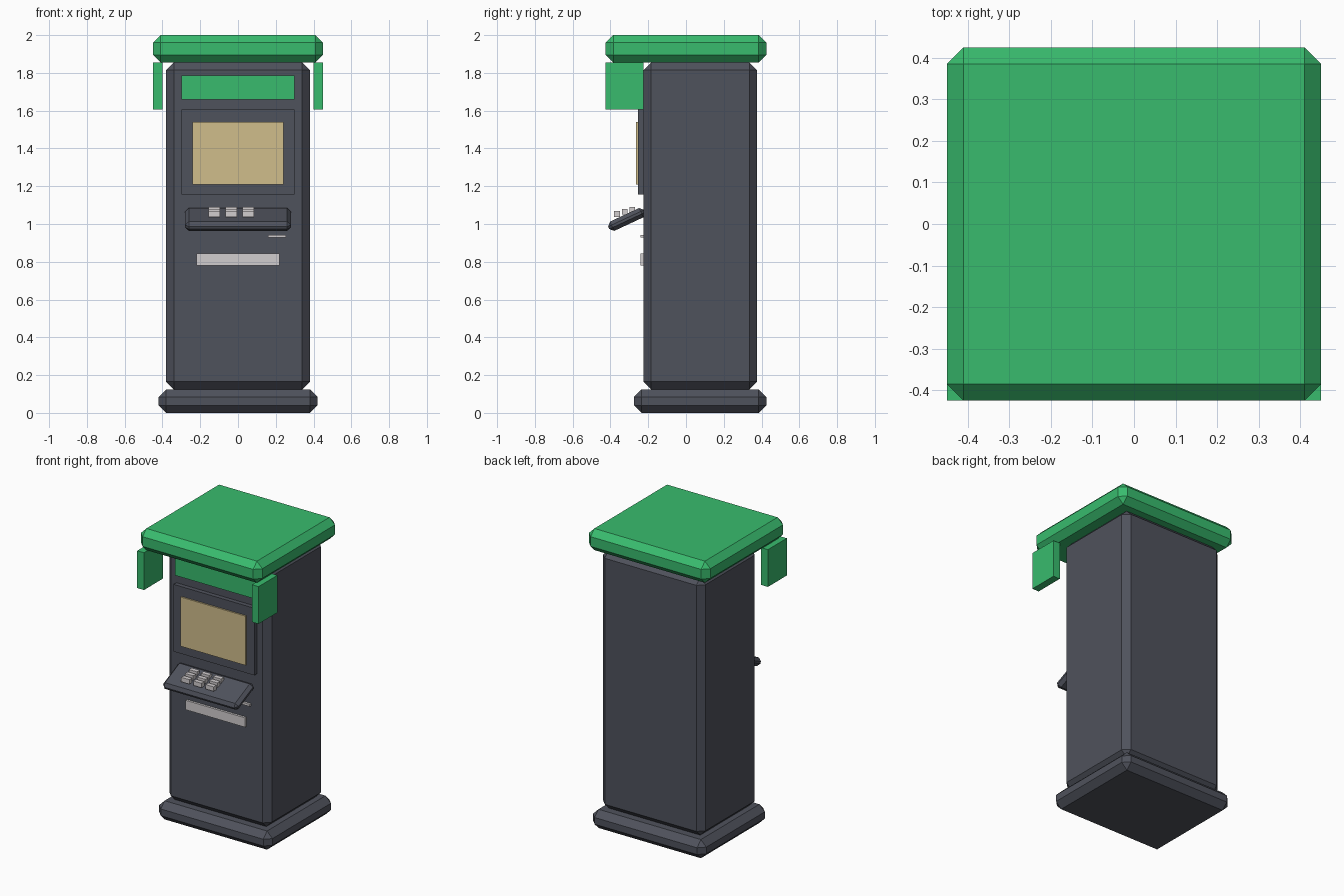
import bpy, bmesh
from math import radians
from mathutils import Matrix, Vector

cube = bpy.data.objects.get("Cube")
if cube:
    bpy.data.objects.remove(cube, do_unlink=True)


def material(name, rgb):
    m = bpy.data.materials.new(name)
    m.use_nodes = True
    m.diffuse_color = (*rgb, 1)
    m.node_tree.nodes["Principled BSDF"].inputs["Base Color"].default_value = (*rgb, 1)
    return m


GREEN = material("canopy green", (0.040, 0.50, 0.155))
DARK = material("dark slate", (0.078, 0.084, 0.107))
TAN = material("screen tan", (0.63, 0.51, 0.26))
LIGHT = material("light grey", (0.64, 0.61, 0.62))


def add_box(bm, lo, hi):
    """Add an axis-aligned box between two corners."""
    lo, hi = Vector(lo), Vector(hi)
    size = hi - lo
    mat = Matrix.Translation((lo + hi) / 2) @ Matrix.Diagonal((*size, 1))
    bmesh.ops.create_cube(bm, size=1, matrix=mat)


def finish(name, bm, mat):
    mesh = bpy.data.meshes.new(name)
    bm.to_mesh(mesh)
    bm.free()
    mesh.materials.append(mat)
    obj = bpy.data.objects.new(name, mesh)
    bpy.context.collection.objects.link(obj)
    return obj


def box(name, lo, hi, mat, chamfer=0.0):
    bm = bmesh.new()
    add_box(bm, lo, hi)
    if chamfer:
        bmesh.ops.bevel(bm, geom=bm.edges[:], offset=chamfer, segments=1, affect='EDGES')
    return finish(name, bm, mat)


# Cabinet: plinth, body and roof
box("plinth", (-0.42, -0.275, 0), (0.42, 0.425, 0.125), DARK, 0.04)
box("cabinet_body", (-0.38, -0.225, 0.125), (0.38, 0.375, 1.855), DARK, 0.04)
box("roof", (-0.45, -0.425, 1.855), (0.45, 0.425, 2.0), GREEN, 0.04)

# Side wings hanging from the front of the roof
for side, x in (("right", -0.45), ("left", 0.40)):
    box(side + "_wing", (x, -0.425, 1.605), (x + 0.05, -0.225, 1.855), GREEN)

# Front panel parts
box("sign_panel", (-0.30, -0.24, 1.66), (0.30, -0.22, 1.785), GREEN)
box("screen_bezel", (-0.30, -0.255, 1.155), (0.30, -0.22, 1.605), DARK)
box("screen", (-0.24, -0.265, 1.21), (0.24, -0.25, 1.54), TAN)
box("card_slot", (0.16, -0.24, 0.928), (0.255, -0.22, 0.943), LIGHT)
box("cash_slot", (-0.22, -0.24, 0.78), (0.22, -0.22, 0.843), LIGHT)

# Sloping keypad tray
tray = box("keypad_tray", (-0.28, -0.105, -0.027), (0.28, 0.105, 0.027), DARK, 0.02)
tray.rotation_euler.x = radians(25)
tray.location = (0, -0.314, 1.024)

# Keypad buttons, stepping up towards the cabinet
bm = bmesh.new()
for row in range(3):
    y = -0.38 + 0.04 * row
    z = 1.038 + 0.011 * row
    for col in range(3):
        x = -0.155 + 0.09 * col
        add_box(bm, (x, y, z), (x + 0.06, y + 0.03, z + 0.03))
finish("keypad_buttons", bm, LIGHT)
